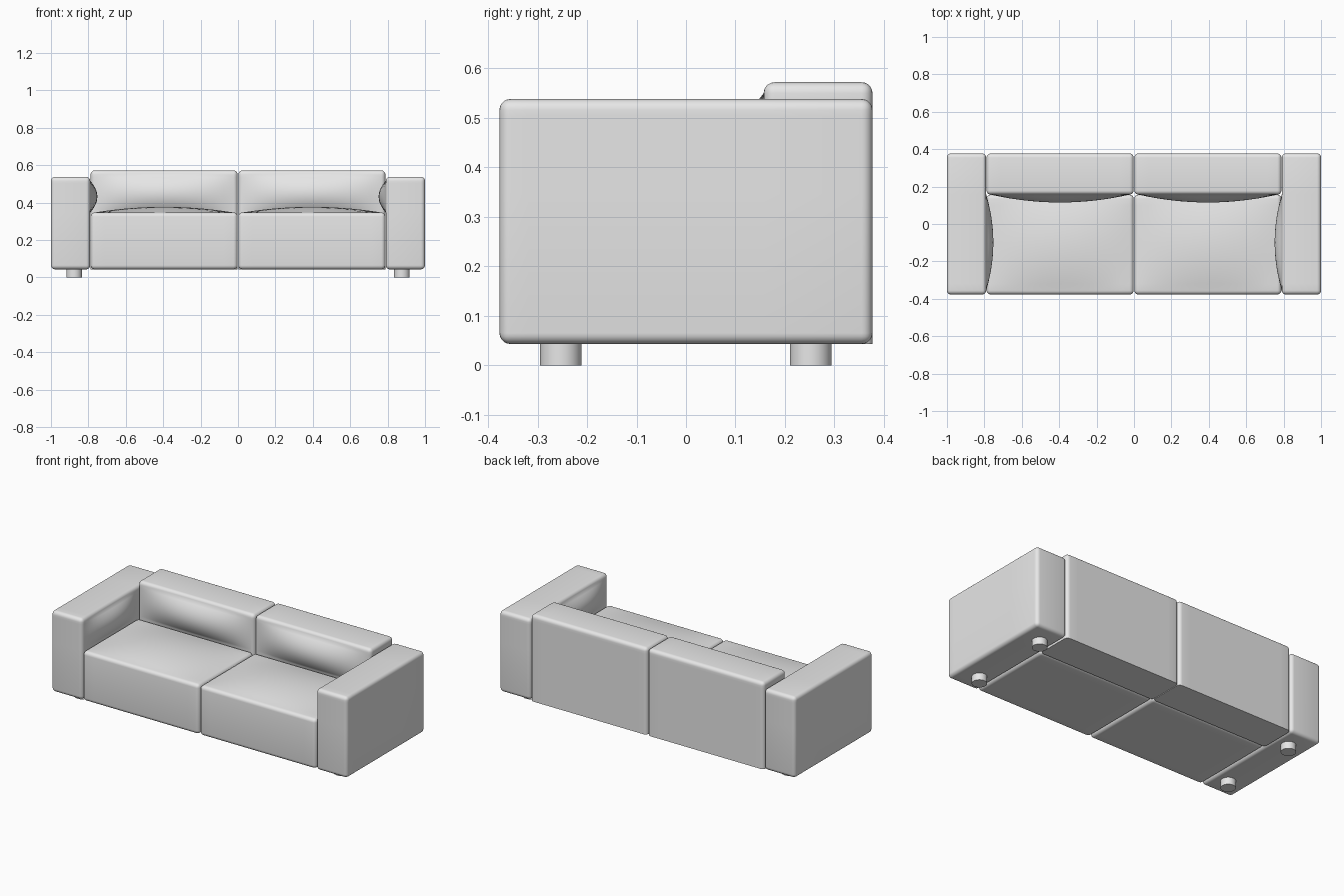
import bpy
import bmesh
import math
from mathutils import Vector

cube = bpy.data.objects.get("Cube")
if cube:
    bpy.data.objects.remove(cube, do_unlink=True)

GREY = (0.8, 0.8, 0.8, 1)
fabric = bpy.data.materials.new("light grey fabric")
fabric.use_nodes = True
fabric.diffuse_color = GREY
fabric.node_tree.nodes["Principled BSDF"].inputs["Base Color"].default_value = GREY

RADIUS = 0.022
BASE = 0.043      # underside height
DEPTH = 0.377     # half depth
SEAT_TOP = 0.347
BACK_FRONT = 0.157
ARM_INNER = 0.79


def finish(bm, name):
    mesh = bpy.data.meshes.new(name)
    bm.to_mesh(mesh)
    bm.free()
    obj = bpy.data.objects.new(name, mesh)
    bpy.context.collection.objects.link(obj)
    mesh.materials.append(fabric)
    bpy.ops.object.select_all(action='DESELECT')
    obj.select_set(True)
    bpy.context.view_layer.objects.active = obj
    bpy.ops.object.shade_smooth_by_angle(angle=math.radians(42))
    return obj


def cushion(name, low, high, axis, sign, swell, spans, square_bottom=False, cuts=14):
    """Rounded block whose face on the given axis swells out within the spans."""
    low, high = Vector(low), Vector(high)
    bm = bmesh.new()
    bmesh.ops.create_cube(bm, size=1)
    for v in bm.verts:
        v.co = Vector([low[i] if v.co[i] < 0 else high[i] for i in range(3)])
    edges = [e for e in bm.edges
             if not (square_bottom and all(v.co.z < low.z + 0.001 for v in e.verts))]
    bmesh.ops.bevel(bm, geom=edges, offset=RADIUS, segments=5, profile=0.5,
                    affect='EDGES', clamp_overlap=True)

    # Cut a grid across the swelling area
    for i, (a, b) in spans.items():
        normal = Vector([float(k == i) for k in range(3)])
        for step in range(cuts + 1):
            bmesh.ops.bisect_plane(bm, geom=bm.verts[:] + bm.edges[:] + bm.faces[:],
                                   dist=0.0001, plane_co=normal * (a + (b - a) * step / cuts),
                                   plane_no=normal)

    # Push the grid out into a soft dome
    plane = high[axis] if sign > 0 else low[axis]
    for v in bm.verts:
        if abs(v.co[axis] - plane) < 0.0005:
            dome = swell
            for i, (a, b) in spans.items():
                dome *= max(0, 1 - ((2 * v.co[i] - a - b) / (b - a)) ** 2)
            v.co[axis] += sign * dome
    bmesh.ops.recalc_face_normals(bm, faces=bm.faces[:])
    return finish(bm, name)


def inner(a, b):
    return a + RADIUS, b - RADIUS


for label, side in (("left", 1), ("right", -1)):
    x0, x1 = sorted((side * 0.002, side * (ARM_INNER - 0.002)))
    a0, a1 = sorted((side * ARM_INNER, side * 1.0))

    # Seat with a domed top
    cushion(label + "_seat", (x0, -DEPTH, BASE), (x1, BACK_FRONT, SEAT_TOP), 2, 1, 0.03,
            {0: inner(x0, x1), 1: inner(-DEPTH, BACK_FRONT)})

    # Backrest swelling forward above the seat
    cushion(label + "_backrest", (x0, BACK_FRONT, BASE), (x1, DEPTH, 0.572), 1, -1, 0.042,
            {0: inner(x0, x1), 2: (SEAT_TOP, 0.572 - RADIUS)}, square_bottom=True)

    # Armrest swelling inward between seat and backrest
    cushion(label + "_armrest", (a0, -DEPTH, BASE), (a1, DEPTH, 0.538), 0, -side, 0.038,
            {1: (-DEPTH + RADIUS, BACK_FRONT), 2: (SEAT_TOP, 0.538 - RADIUS)})

    # Round feet
    for place, y in (("front", -0.253), ("back", 0.252)):
        bm = bmesh.new()
        bmesh.ops.create_cone(bm, cap_ends=True, segments=32, radius1=0.042,
                              radius2=0.042, depth=BASE + 0.002)
        bmesh.ops.translate(bm, verts=bm.verts[:],
                            vec=(side * 0.876, y, (BASE + 0.002) / 2))
        finish(bm, label + "_" + place + "_foot")
